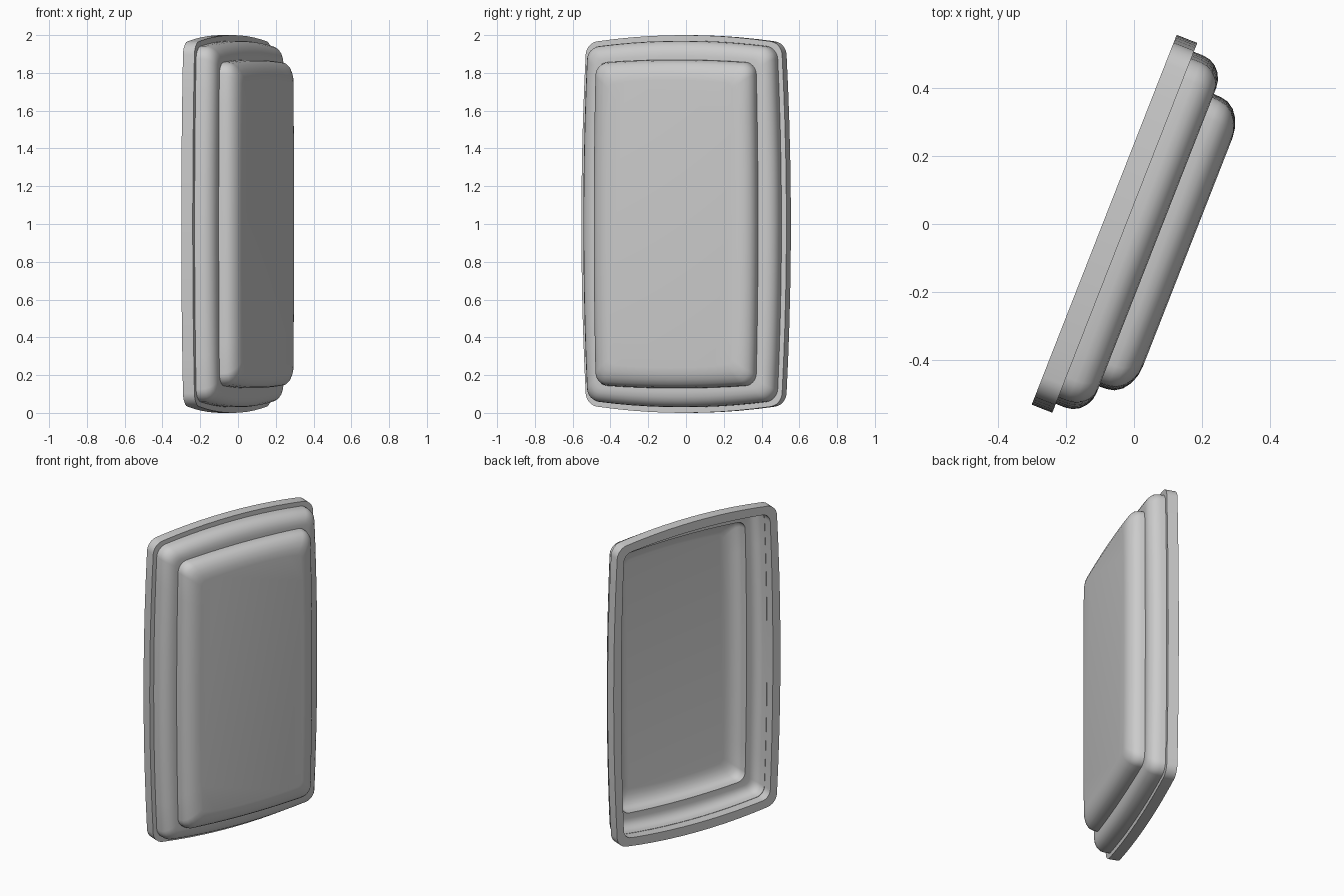
import bpy, bmesh, math
from mathutils import Matrix, Vector

cube = bpy.data.objects.get("Cube")
if cube:
    bpy.data.objects.remove(cube, do_unlink=True)

grey = bpy.data.materials.new("light_grey")
grey.use_nodes = True
colour = (0.6, 0.6, 0.6, 1)
grey.diffuse_color = colour
grey.node_tree.nodes["Principled BSDF"].inputs["Base Color"].default_value = colour

# Panel frame: width, height and depth directions, turned about the vertical
U = Vector((0.365, 0.931, 0)).normalized()
V = Vector((0, 0, 1))
N = U.cross(V)
FRAME = Matrix.Translation((-0.0875, 0.0125, 1)) @ Matrix((U, V, N)).transposed().to_4x4()
HALF_W, HALF_H = 0.583, 1.0
SIDE, CORNER = 10, 6


def outline(inset, radius):
    """Rounded rectangle with bowed sides, straighter towards the middle."""
    bow = max(0.4, 1 - 5 * inset)
    bow_x, bow_y = 0.028 * bow, 0.042 * bow
    a = HALF_W - inset - bow_x
    b = HALF_H - 1.07 * inset - bow_y
    arcs = []
    for k, (sx, sy) in enumerate([(1, 1), (-1, 1), (-1, -1), (1, -1)]):
        for i in range(CORNER + 1):
            t = math.pi / 2 * (k + i / CORNER)
            arcs.append(Vector((sx * (a - radius) + radius * math.cos(t),
                                sy * (b - radius) + radius * math.sin(t))))
    pts = []
    for i, p in enumerate(arcs):
        pts.append(p)
        if i % (CORNER + 1) == CORNER:
            q = arcs[(i + 1) % len(arcs)]
            pts += [p.lerp(q, j / SIDE) for j in range(1, SIDE)]
    return [(x + bow_x * x / a * (1 - (y / b) ** 2),
             y + bow_y * y / b * (1 - (x / a) ** 2)) for x, y in pts]


def loft(name, profile, closed):
    """Sweep (inset, depth, corner radius) rings; cap the ends unless closed."""
    bm = bmesh.new()
    rings = [[bm.verts.new((x, y, d)) for x, y in outline(i, r)] for i, d, r in profile]
    pairs = list(zip(rings, rings[1:]))
    if closed:
        pairs.append((rings[-1], rings[0]))
    else:
        bm.faces.new(rings[0])
        bm.faces.new(rings[-1])
    for a, b in pairs:
        for j in range(len(a)):
            k = (j + 1) % len(a)
            bm.faces.new((a[j], a[k], b[k], b[j]))
    bmesh.ops.recalc_face_normals(bm, faces=bm.faces)
    bm.transform(FRAME)
    mesh = bpy.data.meshes.new(name)
    bm.to_mesh(mesh)
    bm.free()
    mesh.materials.append(grey)
    obj = bpy.data.objects.new(name, mesh)
    bpy.context.collection.objects.link(obj)
    bpy.ops.object.select_all(action='DESELECT')
    obj.select_set(True)
    bpy.context.view_layer.objects.active = obj
    bpy.ops.object.shade_smooth_by_angle(angle=math.radians(40))


def rounded(inset, depth, run, rise, r_out, r_in, steps=5):
    """Quarter-round edge from a wall at `inset` up to a face at `depth`."""
    out = []
    for i in range(steps + 1):
        t = math.pi / 2 * i / steps
        f = 1 - math.cos(t)
        out.append((inset + run * f, depth - rise * (1 - math.sin(t)), r_out + (r_in - r_out) * f))
    return out


# Flat flange around the open back
loft("flange_rim", [(0, 0, 0.06), (0, 0.065, 0.06),
                    (0.053, 0.065, 0.05), (0.053, 0, 0.05)], True)

# Two-step hollow cover: outside skin from the rim to the front face
outer = ([(0.028, 0.06, 0.06)] + rounded(0.028, 0.165, 0.075, 0.07, 0.06, 0.04)
         + [(0.122, 0.165, 0.06)] + rounded(0.123, 0.263, 0.1, 0.075, 0.06, 0.03))
# Inside skin follows the same steps as a thin wall
inner = ([(0.055, 0.06, 0.05)] + rounded(0.055, 0.143, 0.055, 0.055, 0.05, 0.035)
         + [(0.142, 0.143, 0.05)] + rounded(0.143, 0.24, 0.09, 0.065, 0.05, 0.03))
loft("stepped_cover", outer[::-1] + inner, False)
